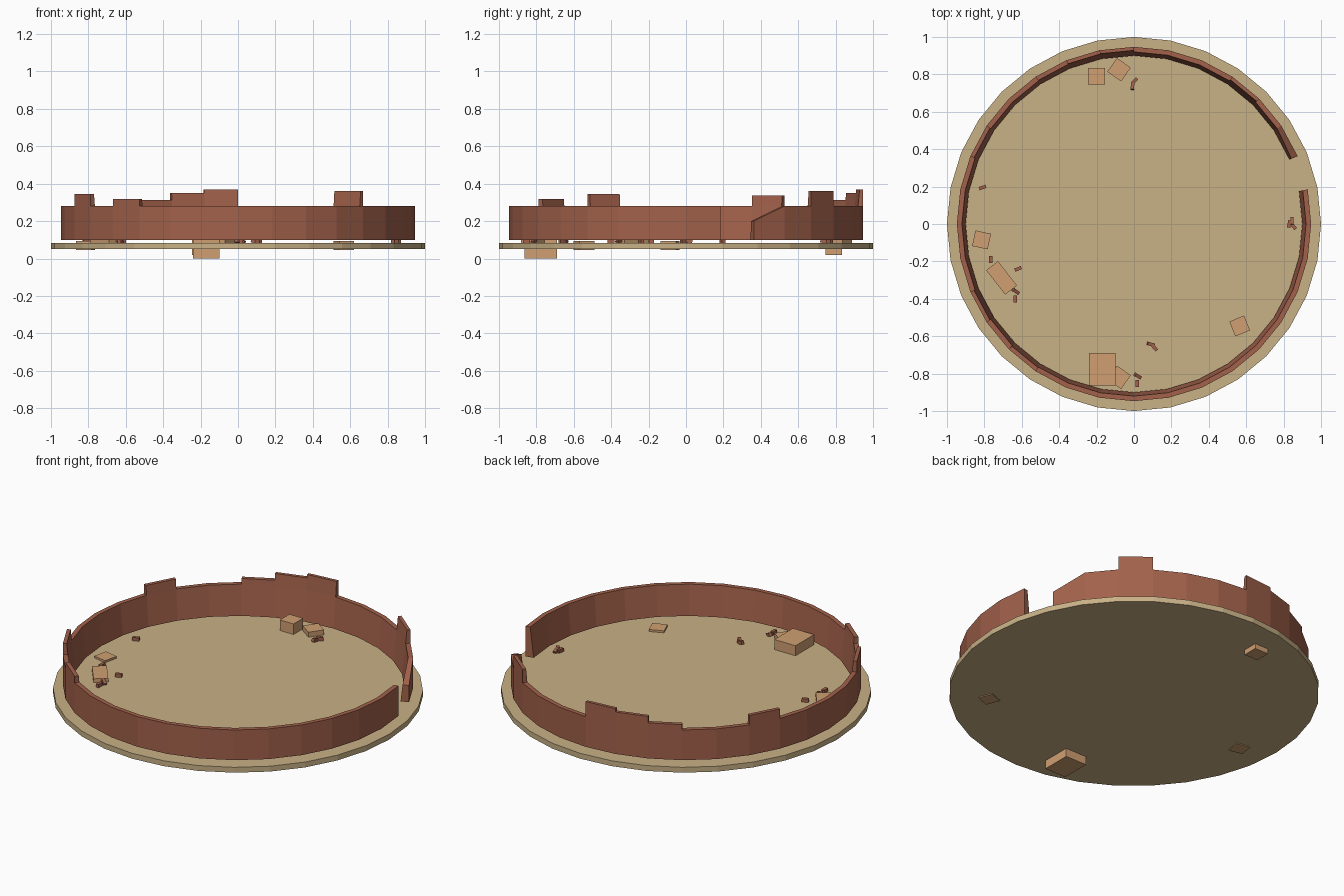
import bpy, bmesh
from math import pi, cos, sin, radians, hypot
from mathutils import Matrix, Vector

if "Cube" in bpy.data.objects:
    bpy.data.objects.remove(bpy.data.objects["Cube"])

SIDES = 32
STEP = 2 * pi / SIDES


def material(name, rgb):
    m = bpy.data.materials.new(name)
    m.diffuse_color = (*rgb, 1)
    m.use_nodes = True
    m.node_tree.nodes["Principled BSDF"].inputs["Base Color"].default_value = m.diffuse_color
    return m


sand = material("sand", (0.58, 0.44, 0.24))
brick = material("brick", (0.36, 0.12, 0.07))
stone = material("stone", (0.63, 0.35, 0.17))


def finish(bm, name, mat):
    bmesh.ops.recalc_face_normals(bm, faces=bm.faces)
    me = bpy.data.meshes.new(name)
    bm.to_mesh(me)
    bm.free()
    me.materials.append(mat)
    ob = bpy.data.objects.new(name, me)
    bpy.context.collection.objects.link(ob)
    return ob


def box(name, mat, x, y, z0, z1, sx, sy, turn=0, tilt=0):
    bm = bmesh.new()
    m = (Matrix.Translation((x, y, (z0 + z1) / 2)) @ Matrix.Rotation(radians(turn), 4, 'Z')
         @ Matrix.Rotation(radians(tilt), 4, 'Y') @ Matrix.Diagonal((sx, sy, z1 - z0, 1)))
    bmesh.ops.create_cube(bm, size=1, matrix=m)
    return finish(bm, name, mat)


# Round floor slab
bm = bmesh.new()
ring = [bm.verts.new((cos(i * STEP), sin(i * STEP), 0.05)) for i in range(SIDES)]
base = bm.faces.new(ring)
top = bmesh.ops.extrude_face_region(bm, geom=[base], use_keep_orig=True)
bmesh.ops.translate(bm, vec=(0, 0, 0.032), verts=[v for v in top["geom"] if isinstance(v, bmesh.types.BMVert)])
finish(bm, "floor_slab", sand)

# Ruined ring wall: open between steps 1 and 2, broken low at the opening
bm = bmesh.new()
sections = []
for k in range(2, SIDES + 2):
    h = 0.20 if k == 2 else 0.28
    r_in = 0.92 if k > 2 else 0.911
    profile = [(0.947, 0.10), (0.947, h), (r_in, h), (0.90, 0.10)]
    sections.append([bm.verts.new((r * cos(k * STEP), r * sin(k * STEP), z)) for r, z in profile])
tops = {}
for i, (a, b) in enumerate(zip(sections, sections[1:])):
    for j in range(4):
        n = (j + 1) % 4
        f = bm.faces.new((a[j], b[j], b[n], a[n]))
        if j == 1:
            tops[i + 2] = f
bm.faces.new(sections[0])
bm.faces.new(sections[-1][::-1])
bmesh.ops.recalc_face_normals(bm, faces=bm.faces)

# Surviving higher courses, raised from single wall segments
raised = {4: 0.36, 8: 0.37, 9: 0.35, 10: 0.312, 13: 0.337, 18: 0.345, 20: 0.318}
for k, z in raised.items():
    face = bmesh.ops.extrude_discrete_faces(bm, faces=[tops[k]])["faces"][0]
    for v in face.verts:
        v.co.z = z
        if hypot(v.co.x, v.co.y) < 0.93:
            v.co.xy *= 1 + (z - 0.28) * 0.1
finish(bm, "ring_wall", brick)

# Fallen blocks: x, y, bottom, top, width, depth, turn
blocks = [
    (-0.17, -0.777, 0.00, 0.142, 0.14, 0.175, 0),
    (-0.20, 0.79, 0.02, 0.145, 0.09, 0.09, 0),
    (-0.08, 0.825, 0.06, 0.112, 0.09, 0.09, 55),
    (-0.08, -0.82, 0.06, 0.112, 0.09, 0.09, 55),
    (-0.815, -0.085, 0.045, 0.094, 0.085, 0.085, -12),
    (0.565, -0.545, 0.045, 0.094, 0.085, 0.085, 22),
    (-0.708, -0.288, 0.06, 0.104, 0.08, 0.165, 38),
]
for i, b in enumerate(blocks):
    box(f"fallen_block_{i + 1}", stone, *b)

# Small brick rubble: x, y, turn, tilt
rubble = [
    (-0.81, 0.195, 20, 0), (-0.765, -0.19, 90, 0), (-0.62, -0.24, 22, 0),
    (-0.632, -0.36, -35, 25), (-0.635, -0.40, 90, 0), (0.02, -0.813, -30, 25),
    (0.018, -0.853, 90, 0), (0.09, -0.643, -15, 15), (0.11, -0.662, -50, 0),
    (-0.008, 0.738, 85, 15), (0.003, 0.765, 45, 0), (0.83, 0.0, 80, 0),
    (0.845, 0.015, 90, 20), (0.852, -0.012, -50, 0),
]
for i, (x, y, turn, tilt) in enumerate(rubble):
    box(f"rubble_{i + 1}", brick, x, y, 0.082, 0.102, 0.038, 0.018, turn, tilt)
